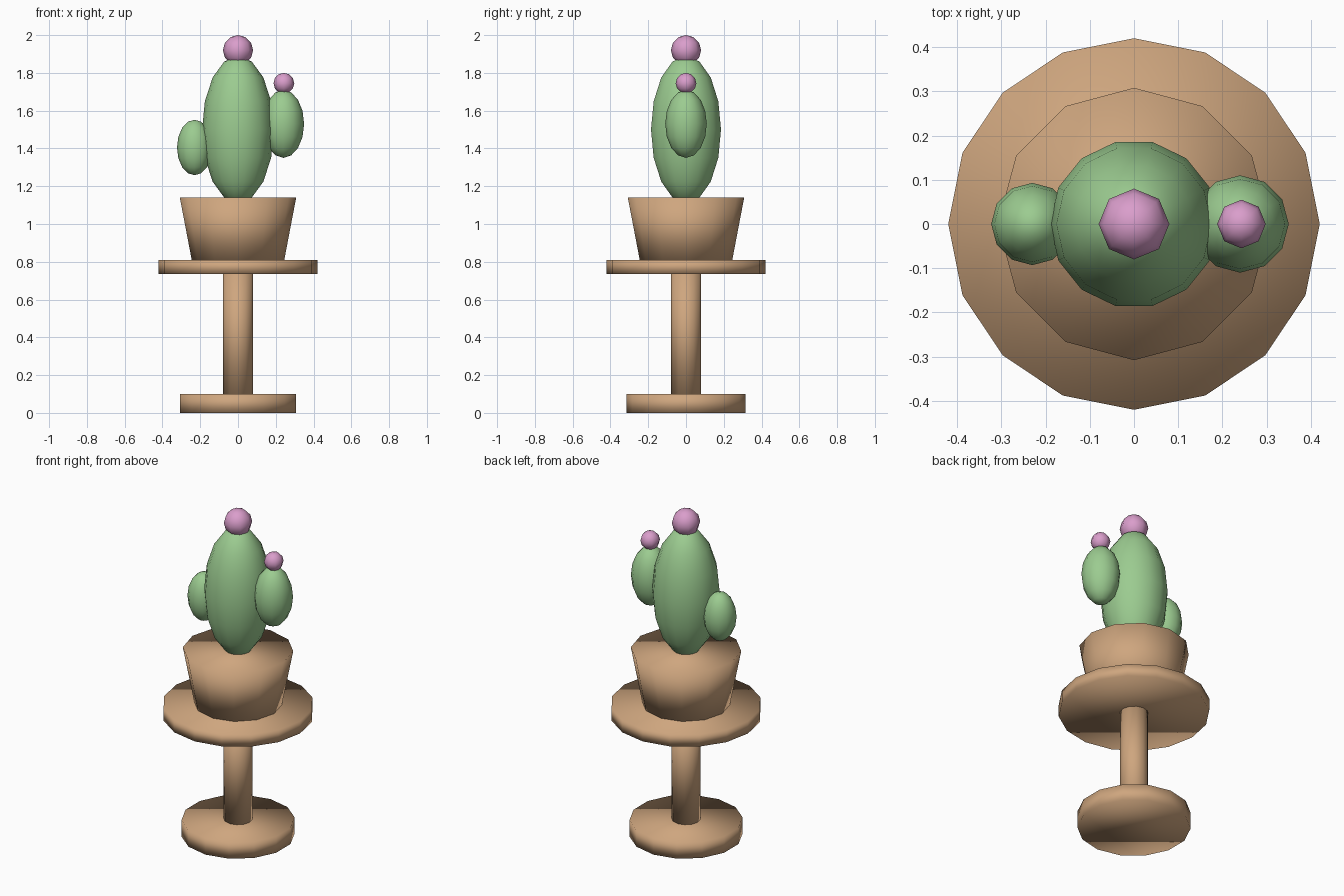
import bpy
import math

cube = bpy.data.objects.get("Cube")
if cube:
    bpy.data.objects.remove(cube, do_unlink=True)


def make_material(name, color):
    mat = bpy.data.materials.new(name)
    mat.use_nodes = True
    mat.diffuse_color = (*color, 1)
    mat.node_tree.nodes["Principled BSDF"].inputs["Base Color"].default_value = (*color, 1)
    return mat


tan = make_material("tan clay", (0.62, 0.38, 0.21))
green = make_material("cactus green", (0.33, 0.60, 0.28))
pink = make_material("flower pink", (0.70, 0.34, 0.60))


def finish(name, mat):
    obj = bpy.context.object
    obj.name = name
    obj.data.materials.append(mat)
    bpy.ops.object.shade_smooth()
    return obj


def drum(name, sides, bottom, top, r_bottom, r_top):
    """Upright disc, post or tapered pot between two heights."""
    bpy.ops.mesh.primitive_cone_add(
        vertices=sides, radius1=r_bottom, radius2=r_top,
        depth=top - bottom, location=(0, 0, (bottom + top) / 2))
    return finish(name, tan)


def ball(name, sides, rings, x, z, radius, half_height, mat):
    """Upright ellipsoid with a corner facing the back."""
    bpy.ops.mesh.primitive_uv_sphere_add(
        segments=sides, ring_count=rings, radius=1,
        location=(x, 0, z), rotation=(0, 0, math.pi / 2))
    bpy.context.object.scale = (radius, radius, half_height)
    return finish(name, mat)


# Stand
drum("stand_base", 14, 0, 0.10, 0.315, 0.315)
drum("stand_post", 12, 0.10, 0.735, 0.08, 0.08)
drum("stand_top", 16, 0.735, 0.81, 0.42, 0.42)

# Pot
drum("pot", 12, 0.81, 1.14, 0.245, 0.308)

# Cactus body and arms
ball("cactus_body", 14, 8, 0, 1.50, 0.19, 0.39, green)
ball("left_arm", 12, 8, 0.24, 1.53, 0.11, 0.18, green)
ball("right_arm", 12, 8, -0.23, 1.405, 0.093, 0.147, green)

# Flowers
ball("top_flower", 8, 6, 0, 1.92, 0.08, 0.08, pink)
ball("left_arm_flower", 8, 6, 0.243, 1.745, 0.055, 0.055, pink)
